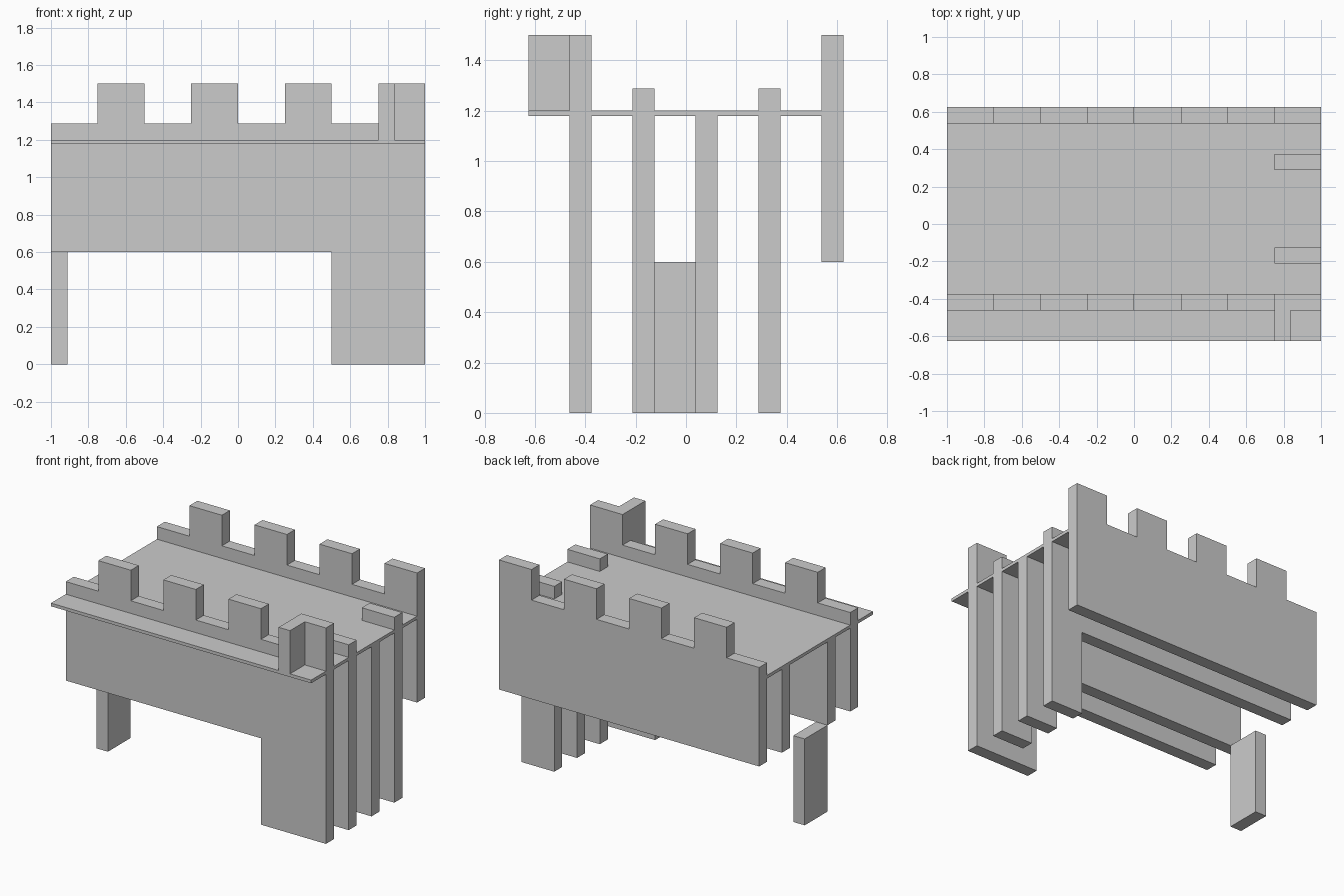
import bpy, bmesh

if "Cube" in bpy.data.objects:
    bpy.data.objects.remove(bpy.data.objects["Cube"])

T = 0.0875                   # panel thickness
DECK_TOP, DECK_LOW = 1.2, 1.178
RAIL, CREST, BEAM = DECK_TOP + T, 1.5, 0.6


def finish(name, bm):
    bmesh.ops.recalc_face_normals(bm, faces=bm.faces)
    mesh = bpy.data.meshes.new(name)
    bm.to_mesh(mesh)
    bm.free()
    obj = bpy.data.objects.new(name, mesh)
    bpy.context.collection.objects.link(obj)
    return obj


def panel(name, profile, y0, y1):
    """Extrude an (x, z) outline from y0 to y1."""
    bm = bmesh.new()
    face = bm.faces.new([bm.verts.new((x, y0, z)) for x, z in profile])
    ext = bmesh.ops.extrude_face_region(bm, geom=[face])
    verts = [v for v in ext["geom"] if isinstance(v, bmesh.types.BMVert)]
    bmesh.ops.translate(bm, verts=verts, vec=(0, y1 - y0, 0))
    return finish(name, bm)


def box(name, x, y, z):
    outline = [(x[0], z[0]), (x[1], z[0]), (x[1], z[1]), (x[0], z[1])]
    return panel(name, outline, *y)


def crenellated_top():
    """Battlement outline running from x = 1 back to x = -1."""
    pts = []
    for right in (1.0, 0.5, 0.0, -0.5):
        left = right - 0.25
        pts += [(right, CREST), (left, CREST), (left, RAIL)]
        pts.append((left - 0.25, RAIL))
    return pts


def clean(pts):
    return [p for i, p in enumerate(pts) if p != pts[i - 1]]


def lower_edge(leg_x):
    return [(-1, BEAM), (leg_x, BEAM), (leg_x, 0), (1, 0)]


# Battlement walls: the front one has a wide leg, the back one hangs free
panel("front_wall", clean(lower_edge(0.5) + crenellated_top()), -0.375 - T, -0.375)
panel("back_wall", clean([(-1, BEAM), (1, BEAM)] + crenellated_top()), 0.625 - T, 0.625)

# Inner ribs with a narrow leg and a short rail above the deck
rib = lower_edge(0.75) + [(1, RAIL), (0.75, RAIL), (0.75, DECK_LOW), (-1, DECK_LOW)]
for name, y in (("front_rib", -0.125), ("back_rib", 0.375)):
    panel(name, rib, y - T, y)

# Plain leg between the ribs
box("middle_leg", (0.75, 1), (0.125 - T, 0.125), (0, DECK_LOW))

# Separate support at the left end
box("left_support", (-1, -1 + T), (-0.125, 0.125), (0, BEAM))

# Thin walkway deck
box("deck", (-1, 1), (-0.625, 0.625 - T), (DECK_LOW, DECK_TOP))

# Short wall turning the corner on the front ledge
box("corner_return", (0.75, 0.75 + T), (-0.625, -0.375 - T), (DECK_TOP, CREST))
